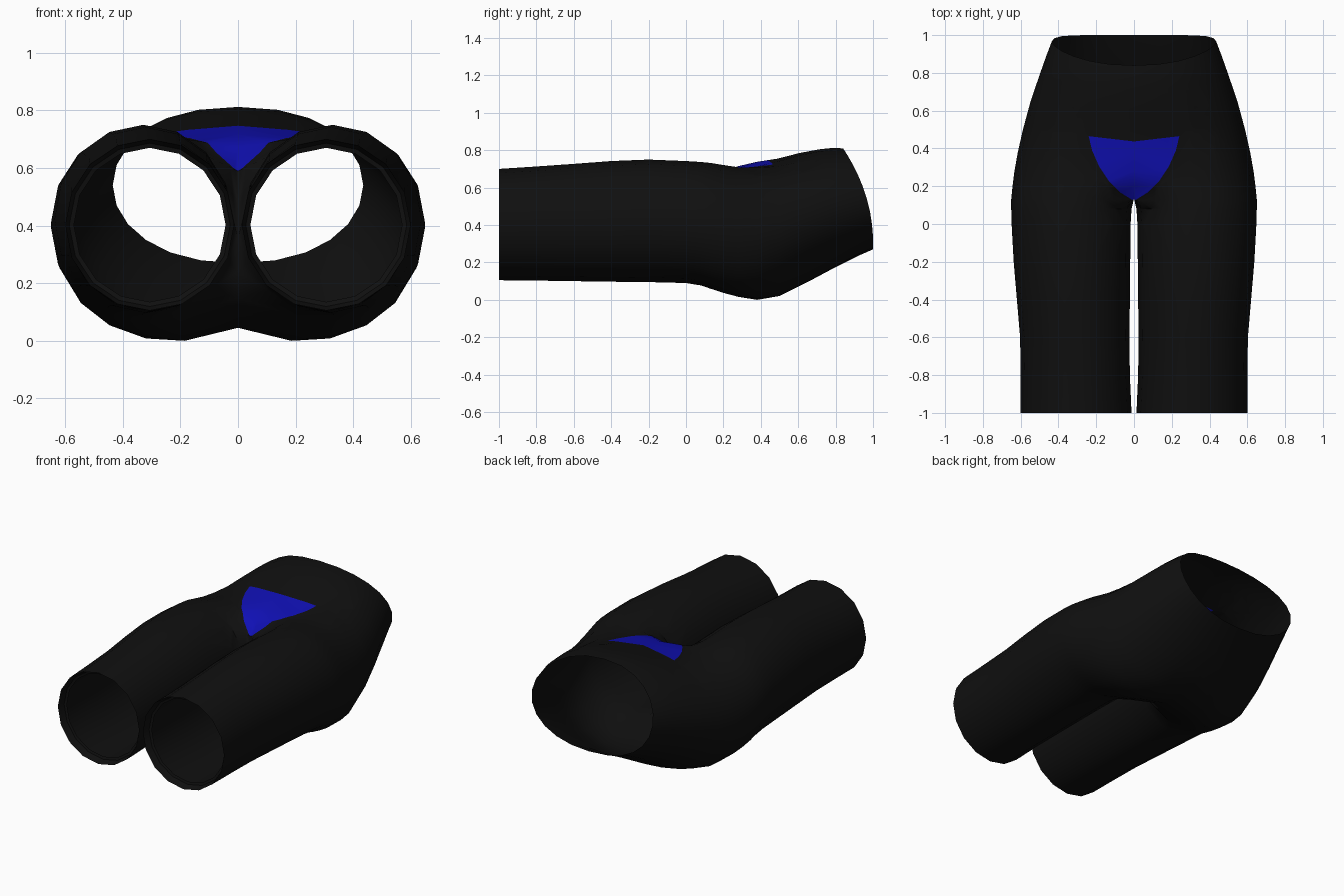
import bpy, bmesh, math
from mathutils import Vector

if "Cube" in bpy.data.objects:
    bpy.data.objects.remove(bpy.data.objects["Cube"])


def material(name, rgb):
    m = bpy.data.materials.new(name)
    m.diffuse_color = (*rgb, 1)
    m.use_nodes = True
    m.node_tree.nodes["Principled BSDF"].inputs["Base Color"].default_value = m.diffuse_color
    return m


SIDES, OUTER = 16, 13   # leg ring points; the first 13 carry on into the hips

# leg stations: y, inner x, outer x, bottom z, top z
LEG = [(-1.0, .013, .60, .105, .70), (-.8, .022, .60, .103, .713),
       (-.6, .024, .603, .10, .727), (-.4, .022, .62, .097, .742),
       (-.2, .02, .637, .095, .75), (0, .018, .648, .09, .742),
       (.08, .013, .65, .077, .737)]

# hip stations: y, outer x, bottom z, top z, seam bottom z, seam top z, waist tilt
HIP = [(.13, .65, .06, .732, .15, .59, 0), (.2, .643, .03, .728, .10, .67, 0),
       (.28, .633, 0, .725, .065, .715, 0), (.38, .615, -.02, .735, .045, .738, 0),
       (.5, .588, .005, .755, .05, .755, .08), (.65, .548, .085, .785, .095, .785, .3),
       (.8, .50, .17, .805, .175, .805, .55), (.92, .462, .235, .812, .235, .812, .85),
       (1.0, .435, .27, .81, .27, .81, 1)]


def leg_point(k, xi, xo, zb, zt):
    a = math.radians(135 - 22.5 * k)
    return ((xi + xo) / 2 + (xo - xi) / 2 * math.cos(a),
            (zb + zt) / 2 + (zt - zb) / 2 * math.sin(a))


def hip_point(k, y, xo, zb, zt, sb, st, tilt):
    # blend from the leg outline into one wide oval
    w = min(1, (y - .13) / .45)
    lx, lz = leg_point(k, 0, xo, zb, zt)
    a = math.radians(90 - 15 * k)
    ox = xo * max(0, math.cos(a)) ** .9
    oz = (zb + zt) / 2 + (zt - zb) / 2 * math.sin(a)
    x, z = lx + (ox - lx) * w, lz + (oz - lz) * w
    if k in (0, OUTER - 1):
        x, z = 0, (st if k == 0 else sb)
    drop = .16 * (max(0, z - .3) / .51) ** 2.1
    return (x, y - tilt * drop, z)


bm = bmesh.new()


def bridge(a, b, closed):
    n = len(a)
    for i in range(n if closed else n - 1):
        j = (i + 1) % n
        bm.faces.new((a[i], a[j], b[j], b[i]))


# folded hem inside the leg opening, then the leg itself
rings = []
y0, xi, xo, zb, zt = LEG[0]
for y, inset in ((-.95, .03), (-.955, .014)):
    pts = [leg_point(k, xi + inset, xo - inset, zb + inset, zt - inset) for k in range(SIDES)]
    rings.append([bm.verts.new((x, y, z)) for x, z in pts])
for y, *dims in LEG:
    pts = [leg_point(k, *dims) for k in range(SIDES)]
    rings.append([bm.verts.new((x, y, z)) for x, z in pts])

# crotch seam and hips up to the open waist
hips = [[bm.verts.new(hip_point(k, *s)) for k in range(OUTER)] for s in HIP]
seam = [bm.verts.new((0, .135, z)) for z in (.24, .36, .48)]
rings.append(hips[0] + seam)
for a, b in zip(rings, rings[1:]):
    bridge(a, b, True)
for a, b in zip(hips, hips[1:]):
    bridge(a, b, False)
bmesh.ops.recalc_face_normals(bm, faces=bm.faces)
if sum(f.normal.z * (f.calc_center_median().z - .4) for f in bm.faces) < 0:
    bmesh.ops.reverse_faces(bm, faces=bm.faces)

# front panel: cut its outline into the upper surface and colour the inside
OUTLINE = [(0, .437), (.24, .465), (.222, .39), (.185, .305), (.135, .23), (.075, .168), (0, .122)]
cuts = []
for (ax, ay), (bx, by) in zip(OUTLINE, OUTLINE[1:]):
    cuts.append((Vector((ax, ay, 0)), Vector((-(by - ay), bx - ax, 0)).normalized()))


def near_panel(f):
    c = f.calc_center_median()
    return c.z > .5 and f.normal.z > .1 and c.x < .45 and 0 < c.y < .65


for co, no in cuts:
    faces = [f for f in bm.faces if near_panel(f)]
    geom = set(faces)
    for f in faces:
        geom.update(f.verts)
        geom.update(f.edges)
    bmesh.ops.bisect_plane(bm, geom=list(geom), plane_co=co, plane_no=no, dist=1e-5)
for f in bm.faces:
    c = f.calc_center_median()
    if near_panel(f) and all((c - co).dot(no) < 0 for co, no in cuts):
        f.material_index = 1

mesh = bpy.data.meshes.new("leggings")
bm.to_mesh(mesh)
bm.free()
mesh.materials.append(material("black fabric", (.005, .005, .005)))
mesh.materials.append(material("blue panel", (.005, .005, .45)))
leggings = bpy.data.objects.new("leggings", mesh)
bpy.context.collection.objects.link(leggings)
bpy.context.view_layer.objects.active = leggings
leggings.select_set(True)
bpy.ops.object.shade_smooth_by_angle(angle=math.radians(50))

# other half
mirror = leggings.modifiers.new("mirror", 'MIRROR')
mirror.use_clip = True
mirror.merge_threshold = .001
